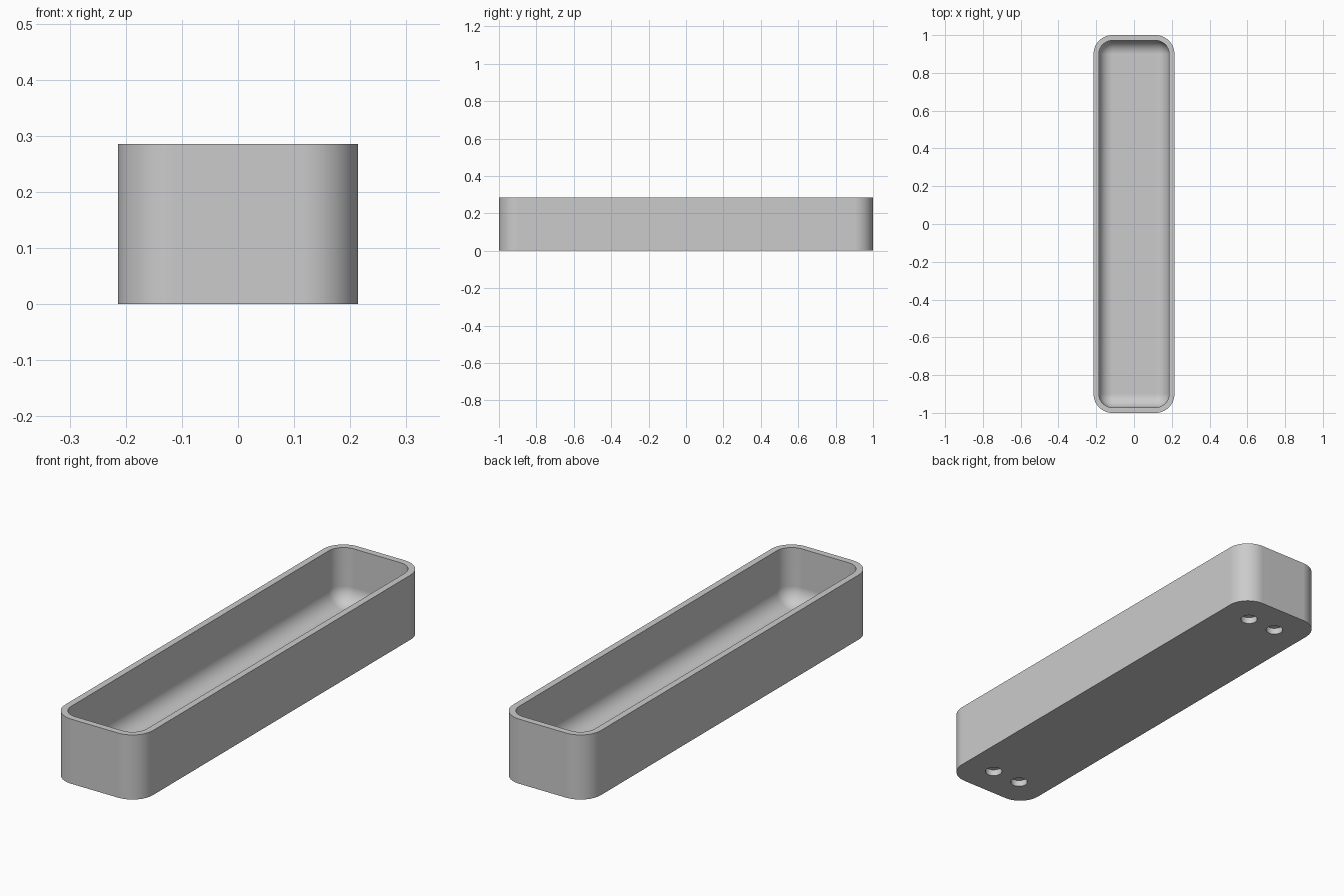
import bpy
import bmesh
from math import cos, sin, pi, radians

if "Cube" in bpy.data.objects:
    bpy.data.objects.remove(bpy.data.objects["Cube"], do_unlink=True)

MM = 2 / 140                      # one design unit; the tray is 140 long
HALF_X, HALF_Y, HEIGHT = 15 * MM, 70 * MM, 20 * MM
WALL, FLOOR = 2 * MM, 3 * MM
OUTER_R, FILLET = 7 * MM, 5 * MM
HOLE_R, HOLE_DEPTH = 2.5 * MM, 2 * MM
HOLE_X, HOLE_Y = 5 * MM, 60 * MM
STEPS = 14

bm = bmesh.new()


def rounded_loop(inset, z):
    """Rounded rectangle, offset inwards from the outer wall."""
    r = max(min(OUTER_R, OUTER_R - inset), 0.0005)
    cx, cy = HALF_X - inset - r, HALF_Y - inset - r
    verts = []
    for corner, (sx, sy) in enumerate([(1, 1), (-1, 1), (-1, -1), (1, -1)]):
        for i in range(STEPS + 1):
            a = (corner + i / STEPS) * pi / 2
            verts.append(bm.verts.new((sx * cx + r * cos(a), sy * cy + r * sin(a), z)))
    return verts


def circle_loop(x, y, z, n=40):
    return [bm.verts.new((x + HOLE_R * cos(2 * pi * i / n),
                          y + HOLE_R * sin(2 * pi * i / n), z)) for i in range(n)]


def skin(a, b):
    n = len(a)
    for i in range(n):
        j = (i + 1) % n
        bm.faces.new((a[i], a[j], b[j], b[i]))


def rim_edges(loop):
    return [bm.edges.get((v, loop[i - 1])) for i, v in enumerate(loop)]


# Outer wall, rim, inner wall and rounded floor edge
loops = [rounded_loop(0, 0), rounded_loop(0, HEIGHT), rounded_loop(WALL, HEIGHT)]
for i in range(STEPS + 1):
    a = i / STEPS * pi / 2
    loops.append(rounded_loop(WALL + FILLET * (1 - cos(a)), FLOOR + FILLET * (1 - sin(a))))
for lower, upper in zip(loops, loops[1:]):
    skin(lower, upper)
bm.faces.new(loops[-1])

# Four blind round holes in the underside
border = rim_edges(loops[0])
for sx in (-1, 1):
    for sy in (-1, 1):
        mouth = circle_loop(sx * HOLE_X, sy * HOLE_Y, 0)
        end = circle_loop(sx * HOLE_X, sy * HOLE_Y, HOLE_DEPTH)
        skin(mouth, end)
        bm.faces.new(end)
        border += rim_edges(mouth)

# Underside around the holes
bmesh.ops.triangle_fill(bm, edges=border, use_beauty=True, normal=(0, 0, -1))
bmesh.ops.remove_doubles(bm, verts=bm.verts, dist=0.0003)
bmesh.ops.recalc_face_normals(bm, faces=bm.faces)

mesh = bpy.data.meshes.new("tray")
bm.to_mesh(mesh)
bm.free()
tray = bpy.data.objects.new("tray", mesh)
bpy.context.collection.objects.link(tray)

# Plain grey plastic
grey = bpy.data.materials.new("plain_grey")
grey.use_nodes = True
colour = (0.6, 0.6, 0.6, 1)
grey.diffuse_color = colour
grey.node_tree.nodes["Principled BSDF"].inputs["Base Color"].default_value = colour
mesh.materials.append(grey)

# Smooth curves, crisp rims, flat large faces
bpy.ops.object.select_all(action='DESELECT')
tray.select_set(True)
bpy.context.view_layer.objects.active = tray
bpy.ops.object.shade_smooth_by_angle(angle=radians(30))
weighted = tray.modifiers.new("flat_faces", 'WEIGHTED_NORMAL')
weighted.keep_sharp = True
